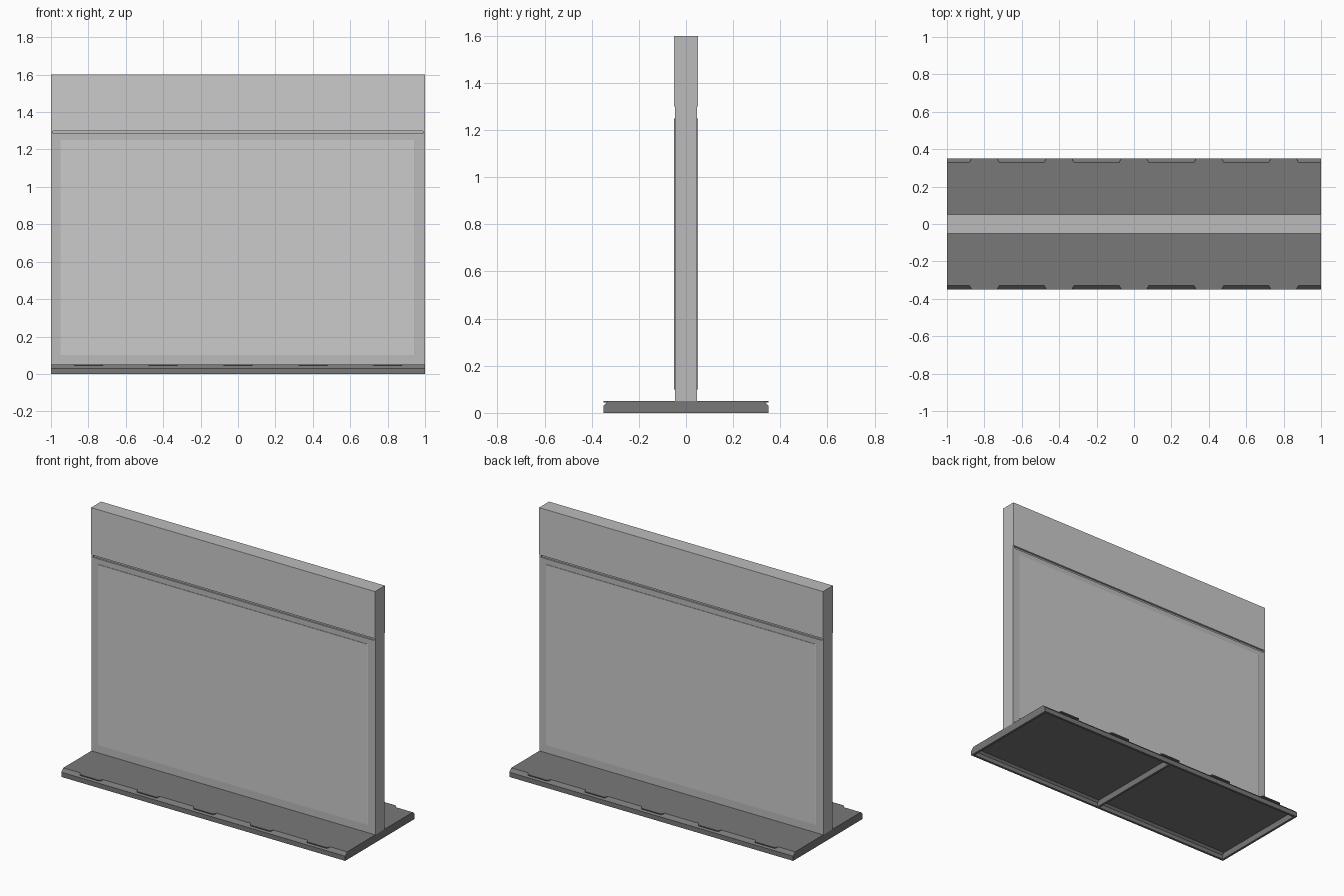
import bpy, bmesh

if "Cube" in bpy.data.objects:
    bpy.data.objects.remove(bpy.data.objects["Cube"])


def material(name, v):
    m = bpy.data.materials.new(name)
    m.diffuse_color = (v, v, v, 1)
    m.use_nodes = True
    m.node_tree.nodes["Principled BSDF"].inputs["Base Color"].default_value = m.diffuse_color
    return m


MID = material("mid_grey", 0.5)
DARK = material("dark_grey", 0.19)


def prism(name, pts, place, a, b, mat=None):
    """Extrude a 2D outline from a to b; place(u, v, w) gives the 3D point."""
    bm = bmesh.new()
    lo = [bm.verts.new(place(u, v, a)) for u, v in pts]
    hi = [bm.verts.new(place(u, v, b)) for u, v in pts]
    n = len(pts)
    bm.faces.new(lo)
    bm.faces.new(hi[::-1])
    for i in range(n):
        j = (i + 1) % n
        bm.faces.new((lo[i], hi[i], hi[j], lo[j]))
    bmesh.ops.recalc_face_normals(bm, faces=bm.faces)
    me = bpy.data.meshes.new(name)
    bm.to_mesh(me)
    bm.free()
    ob = bpy.data.objects.new(name, me)
    bpy.context.collection.objects.link(ob)
    if mat:
        me.materials.append(mat)
    return ob


def box(name, x, y, z, mat=None):
    pts = [(x[0], y[0]), (x[1], y[0]), (x[1], y[1]), (x[0], y[1])]
    return prism(name, pts, lambda u, v, w: (u, v, w), z[0], z[1], mat)


# hollow base: bevelled channel, closed ends and a middle rib
half = [(0.33, 0.05), (0.35, 0.03), (0.35, 0), (0.335, 0), (0.335, 0.027), (0.322, 0.04)]
profile = half + [(-y, z) for y, z in half[::-1]]
prism("base", profile, lambda u, v, w: (w, u, v), -1, 1, DARK)
for x0, x1 in ((-1, -0.985), (-0.0075, 0.0075), (0.985, 1)):
    box("base_rib", (x0, x1), (-0.335, 0.335), (0, 0.042), DARK)

# wall core with a groove on both faces
core = box("wall_core", (-1, 1), (-0.047, 0.047), (0.05, 1.6), MID)

for s in (-1, 1):
    # everything on one face is the other face turned half round
    turn = lambda u, v, w, s=s: (-s * u, -s * v, w)
    cutter = box("groove_cutter", (-0.99, 0.99), sorted((s * 0.037, s * 0.06)), (1.285, 1.3))
    cutter.hide_render = True
    cutter.hide_viewport = True
    mod = core.modifiers.new("groove", 'BOOLEAN')
    mod.operation = 'DIFFERENCE'
    mod.solver = 'EXACT'
    mod.object = cutter

    # header plate
    box("header_plate", (-1, 1), sorted((s * 0.046, s * 0.05)), (1.3, 1.6))

    # raised panel with one sloping side
    panel = [(-0.95, -0.046), (-0.95, -0.05), (0.942, -0.05), (0.95, -0.0468), (0.95, -0.046)]
    prism("panel", panel, turn, 0.1, 1.25)

    # clip tabs over the bevelled edge
    for i in range(-2, 3):
        c = i * 0.4
        tab = [(c - 0.08, -0.325), (c - 0.077, -0.335), (c - 0.068, -0.35),
               (c + 0.068, -0.35), (c + 0.077, -0.335), (c + 0.08, -0.325)]
        prism("edge_tab", tab, turn, 0.044, 0.05, DARK)
